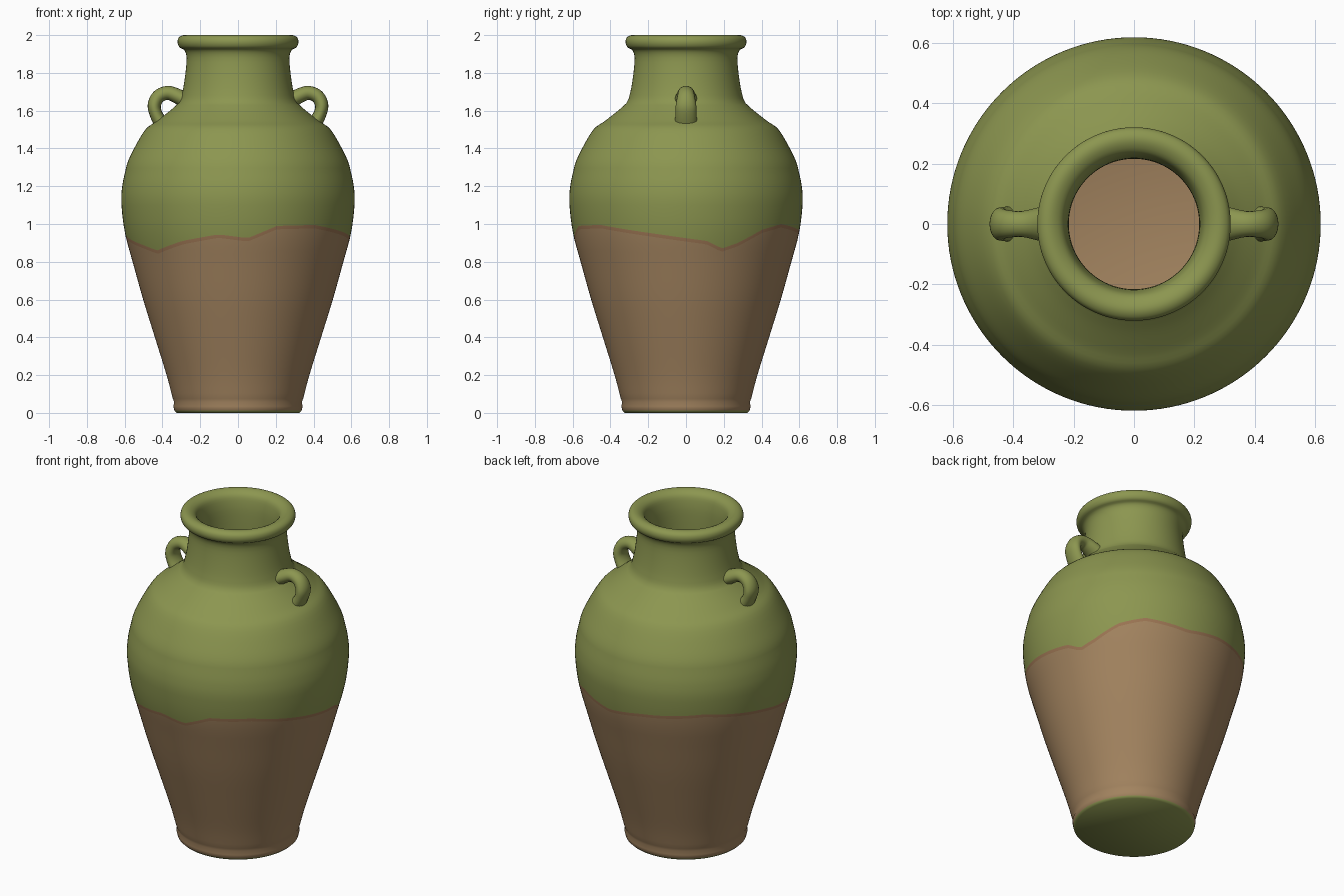
import bpy, bmesh, math
from mathutils import Vector

if "Cube" in bpy.data.objects:
    bpy.data.objects.remove(bpy.data.objects["Cube"])

SEG = 128


def material(name, rgb):
    m = bpy.data.materials.new(name)
    m.diffuse_color = (*rgb, 1)
    m.use_nodes = True
    m.node_tree.nodes["Principled BSDF"].inputs["Base Color"].default_value = m.diffuse_color
    return m


GREEN = material("olive glaze", (0.262, 0.305, 0.08))
BROWN = material("bare clay", (0.361, 0.227, 0.114))
RUST = material("rusty glaze edge", (0.325, 0.175, 0.085))


def smooth_path(pts, n):
    """Catmull-Rom curve through tuples of any size."""
    v = [Vector(p) for p in pts]
    v = [2 * v[0] - v[1]] + v + [2 * v[-1] - v[-2]]
    out = []
    for a, b, c, d in zip(v, v[1:], v[2:], v[3:]):
        for k in range(n):
            t = k / n
            out.append(0.5 * (2 * b + (c - a) * t + (2 * a - 5 * b + 4 * c - d) * t * t
                              + (3 * b - a - 3 * c + d) * t ** 3))
    return out + [v[-2]]


def lookup(table, x):
    for (x0, y0), (x1, y1) in zip(table, table[1:]):
        if x0 <= x <= x1:
            return y0 + (y1 - y0) * (x - x0) / (x1 - x0)
    return table[-1][1]


def skin(bm, rings):
    """Join rings with quads; returns the face rows and caps both ends."""
    rows = []
    n = len(rings[0])
    for a, b in zip(rings, rings[1:]):
        rows.append([bm.faces.new((a[i], a[(i + 1) % n], b[(i + 1) % n], b[i])) for i in range(n)])
    caps = bm.faces.new(rings[0][::-1]), bm.faces.new(rings[-1])
    return rows, caps


def finish(bm, name, mats):
    bmesh.ops.recalc_face_normals(bm, faces=bm.faces)
    me = bpy.data.meshes.new(name)
    bm.to_mesh(me)
    bm.free()
    ob = bpy.data.objects.new(name, me)
    bpy.context.collection.objects.link(ob)
    for m in mats:
        me.materials.append(m)
    bpy.ops.object.select_all(action='DESELECT')
    ob.select_set(True)
    bpy.context.view_layer.objects.active = ob
    bpy.ops.object.shade_smooth_by_angle(angle=math.radians(50))
    return ob


# Uneven lower edge of the glaze: (angle in degrees, height)
DRIP = [(0, .925), (11, .91), (19, .87), (28, .90), (42, .97), (56, 1.0), (80, .97),
        (100, 1.0), (135, 1.02), (170, .97), (190, .93), (210, .89), (222, .86), (240, .91),
        (260, .945), (275, .925), (290, .99), (312, .995), (336, .96), (360, .925)]

# Profiles (radius, height): foot, lower body, shoulder to rim, inside
foot = [(.325, 0), (.337, .012), (.342, .035), (.338, .058), (.345, .075)]
lower = smooth_path([(.345, .075), (.378, .2), (.44, .4), (.502, .6), (.558, .8)], 4)[1:]
belly = smooth_path([(.558, .8), (.598, .95), (.617, 1.1), (.613, 1.2), (.59, 1.31)], 8)
upper = smooth_path([(.613, 1.2), (.59, 1.31), (.55, 1.4), (.49, 1.5), (.43, 1.545),
                     (.36, 1.6), (.315, 1.64)], 4)[4:]
neck = smooth_path([(.303, 1.665), (.29, 1.72), (.278, 1.8), (.272, 1.88), (.284, 1.92),
                    (.309, 1.935), (.32, 1.96), (.314, 1.986), (.29, 2.0), (.262, 1.996),
                    (.235, 1.975), (.222, 1.93), (.216, 1.86), (.217, 1.7)], 3)
inside = smooth_path([(.25, 1.62), (.44, 1.49), (.54, 1.33), (.565, 1.1), (.51, .8),
                      (.39, .4), (.31, .12), (.27, .08)], 3)
belly_r = [(z, r) for r, z in belly]

# Jar body: three rings follow the drip line, the others are level
bm = bmesh.new()
rings, tags = [], []


def add_ring(height_of, radius_of, tag):
    ring = []
    for i in range(SEG):
        a = 2 * math.pi * i / SEG
        z = height_of(math.degrees(a))
        r = radius_of(z)
        ring.append(bm.verts.new((r * math.cos(a), r * math.sin(a), z)))
    rings.append(ring)
    tags.append(tag)


def add_level(points, tag):
    for r, z in points:
        add_ring(lambda d, z=z: z, lambda _, r=r: r, tag)


add_level(foot[:1], 0)
add_level(foot[1:], 1)
add_level(lower, 1)
for t in (.33, .66):
    add_ring(lambda d: .8 + (lookup(DRIP, d) - .818) * t, lambda z: lookup(belly_r, z), 1)
add_ring(lambda d: lookup(DRIP, d) - .018, lambda z: lookup(belly_r, z), 2)
add_ring(lambda d: lookup(DRIP, d), lambda z: lookup(belly_r, z), 0)
for t in (.33, .66):
    add_ring(lambda d: lookup(DRIP, d) + (1.1 - lookup(DRIP, d)) * t, lambda z: lookup(belly_r, z), 0)
add_level([p for p in belly if 1.099 < p[1] < 1.3], 0)
add_level(upper + neck, 0)
add_level(inside, 1)
rows, caps = skin(bm, rings)
for row, tag in zip(rows, tags):
    for f in row:
        f.material_index = tag
caps[0].material_index = 0   # glazed underside
caps[1].material_index = 1   # clay floor inside
finish(bm, "jar_body", (GREEN, BROWN, RUST))

# Loop handles: swept ellipse (x, z, half thickness, half width)
path = smooth_path([(.265, 1.645, .045, .065), (.315, 1.674, .04, .055), (.37, 1.694, .037, .043),
                    (.42, 1.676, .036, .046), (.443, 1.63, .035, .054), (.433, 1.58, .034, .056),
                    (.40, 1.52, .04, .06)], 5)
for side, name in ((1, "right_handle"), (-1, "left_handle")):
    bm = bmesh.new()
    rings = []
    for i, p in enumerate(path):
        q, o = path[min(i + 1, len(path) - 1)], path[max(i - 1, 0)]
        tan = Vector((q[0] - o[0], q[1] - o[1])).normalized()
        ring = []
        for k in range(20):
            a = 2 * math.pi * k / 20
            u, w = p[2] * math.cos(a), p[3] * math.sin(a)
            ring.append(bm.verts.new((side * (p[0] - tan.y * u), w, p[1] + tan.x * u)))
        rings.append(ring)
    skin(bm, rings)
    finish(bm, name, (GREEN,))
